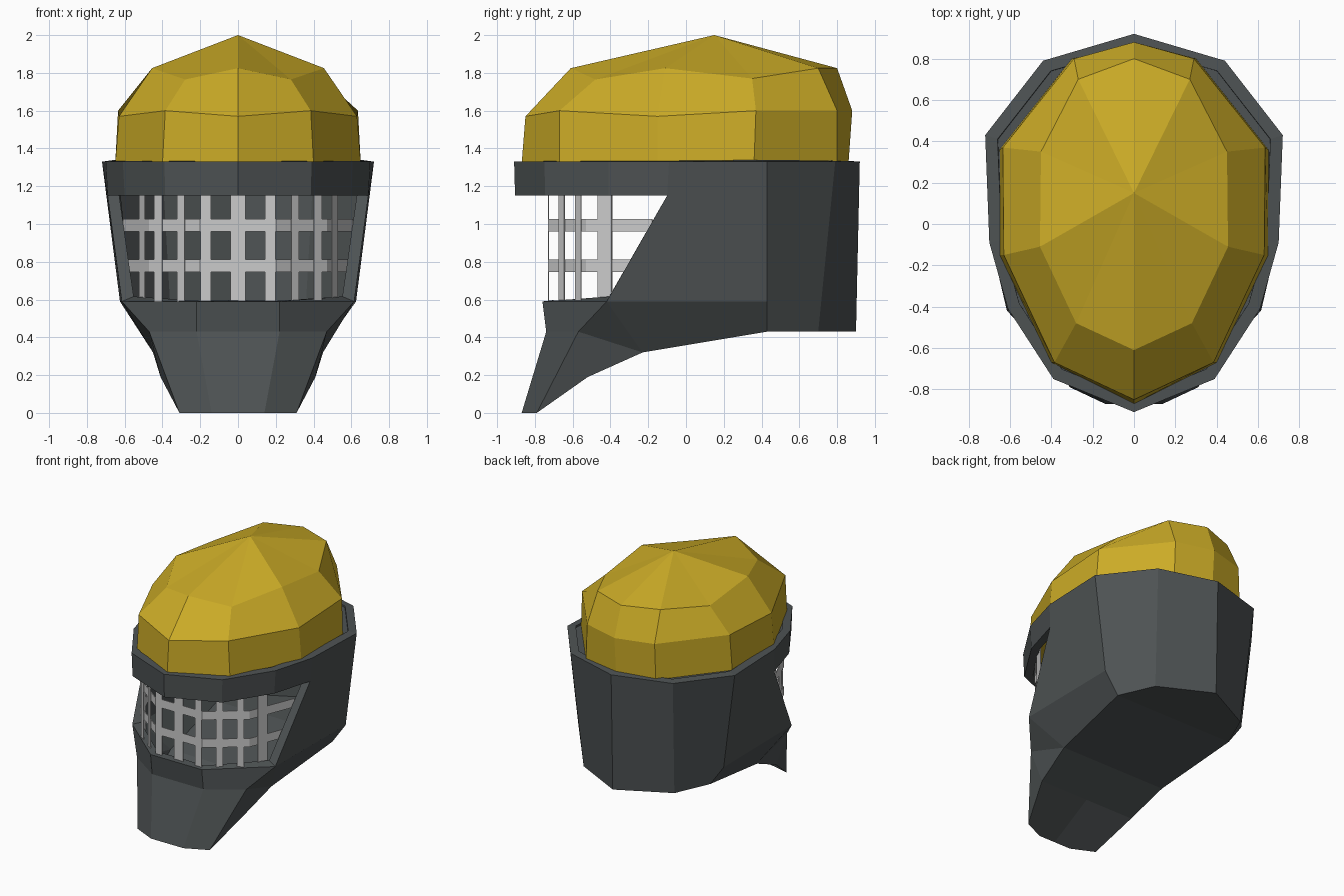
import bpy, bmesh
from mathutils import Vector

if "Cube" in bpy.data.objects:
    bpy.data.objects.remove(bpy.data.objects["Cube"])


def material(name, rgb):
    m = bpy.data.materials.new(name)
    m.diffuse_color = (*rgb, 1)
    m.use_nodes = True
    m.node_tree.nodes["Principled BSDF"].inputs["Base Color"].default_value = m.diffuse_color
    return m


DARK = material("dark grey", (0.075, 0.085, 0.087))
GOLD = material("gold", (0.60, 0.41, 0.02))
STEEL = material("light grey", (0.6, 0.6, 0.6))


def build(name, faces, mat, thickness=0, mirror=True, offset=-1):
    """Make an object from faces given as point lists, mirrored across x."""
    bm = bmesh.new()
    for f in faces:
        bm.faces.new([bm.verts.new(p) for p in f])
        if mirror:
            bm.faces.new([bm.verts.new((-x, y, z)) for x, y, z in reversed(f)])
    bmesh.ops.remove_doubles(bm, verts=bm.verts, dist=0.0005)
    bmesh.ops.recalc_face_normals(bm, faces=bm.faces)
    me = bpy.data.meshes.new(name)
    bm.to_mesh(me)
    bm.free()
    me.materials.append(mat)
    ob = bpy.data.objects.new(name, me)
    bpy.context.collection.objects.link(ob)
    if thickness:
        s = ob.modifiers.new("thickness", "SOLIDIFY")
        s.thickness, s.offset, s.use_even_offset = thickness, offset, True
        s.thickness_clamp = 0
    return ob


def strip(a, b):
    """Quads between two point rows of equal length."""
    return [[a[i], a[i + 1], b[i + 1], b[i]] for i in range(len(a) - 1)]


def level(z, *xy):
    return [(x, y, z) for x, y in xy]


# Face shell: half rows from front to back
T = level(1.33, (0, -.91), (.39, -.75), (.61, -.41), (.70, -.09),
          (.72, .43), (.44, .79), (0, .92))                         # rim top
M = level(1.15, (0, -.905), (.385, -.745), (.60, -.41), (.69, -.10))  # window top
J = level(.59, (0, -.76), (.22, -.76), (.615, -.42), (.625, .43))   # jaw lip
K = level(.43, (0, -.74), (.22, -.74), (.47, -.57))                 # jaw crease
C = level(0, (0, -.87), (.14, -.87), (.31, -.79))                   # chin edge
U = [(.31, -.79, 0), (.41, -.52, .19), (.45, -.23, .32), (.51, .43, .43)]
B1, B2 = (.39, .70, .43), (0, .90, .43)                             # bottom back


def mid(p):
    return (0, p[1], p[2])


shell = strip(T[:4], M)
shell += [[T[3], T[4], J[3], J[2], M[3]],
          [T[4], T[5], B1, U[3], J[3]],
          [T[5], T[6], B2, B1]]
shell += strip(J[:3], K) + strip(K, C)
shell += [[J[2], J[3], U[3], U[2]], [J[2], U[2], K[2]],
          [K[2], U[2], U[1]], [K[2], U[1], C[2]]]
shell += [[C[0], C[1], C[2], U[1], mid(U[1])]]
shell += strip(U[1:], [mid(p) for p in U[1:]])
shell += [[U[3], B1, B2, mid(U[3])]]
build("face_shell", shell, DARK, thickness=0.06)

# Faceted dome
base = level(1.32, (0, -.87), (.40, -.67), (.65, -.15), (.65, .36), (.30, .80), (0, .86))
ring1 = [(0, -.85, 1.57), (.385, -.67, 1.60), (.63, -.15, 1.57),
         (.635, .37, 1.60), (.29, .80, 1.60), (0, .88, 1.60)]
ring2 = [(0, -.61, 1.825), (.28, -.48, 1.765), (.455, -.11, 1.825),
         (.45, .35, 1.77), (.27, .70, 1.825), (0, .80, 1.825)]
apex = (0, .15, 2.0)
dome = strip(base, ring1) + strip(ring1, ring2)
dome += [[ring2[i], ring2[i + 1], apex] for i in range(5)]
dome += [base]
build("dome", dome, GOLD)

# Filler ring under the dome so no gap shows at the rim
build("rim_ledge", strip([(x * .96, y * .96, 1.325) for x, y, z in T],
                         [(x * .75, y * .75, 1.325) for x, y, z in T]), DARK)

# Visor grille: flat bars along a bent path
path = [Vector(p) for p in ((0, -.73), (.2, -.73), (.47, -.53), (.61, -.18))]


def path_y(x):
    for a, b in zip(path, path[1:]):
        if x <= b.x:
            break
    return a.y + (b.y - a.y) * (x - a.x) / (b.x - a.x)


for name, z in (("upper_grille_bar", .993), ("lower_grille_bar", .778)):
    build(name, strip([(p.x, p.y, z + .033) for p in path],
                      [(p.x, p.y, z - .033) for p in path]), STEEL, 0.006)

uprights = []
for x, w in ((0, .08), (.17, .055), (.30, .04), (.42, .04), (.51, .03)):
    a, b = max(x - w / 2, 0), x + w / 2
    pa, pb = (a, path_y(a)), (b, path_y(b))
    uprights.append([(*pa, .55), (*pb, .55), (*pb, 1.2), (*pa, 1.2)])
build("grille_uprights", uprights, STEEL, 0.006)
